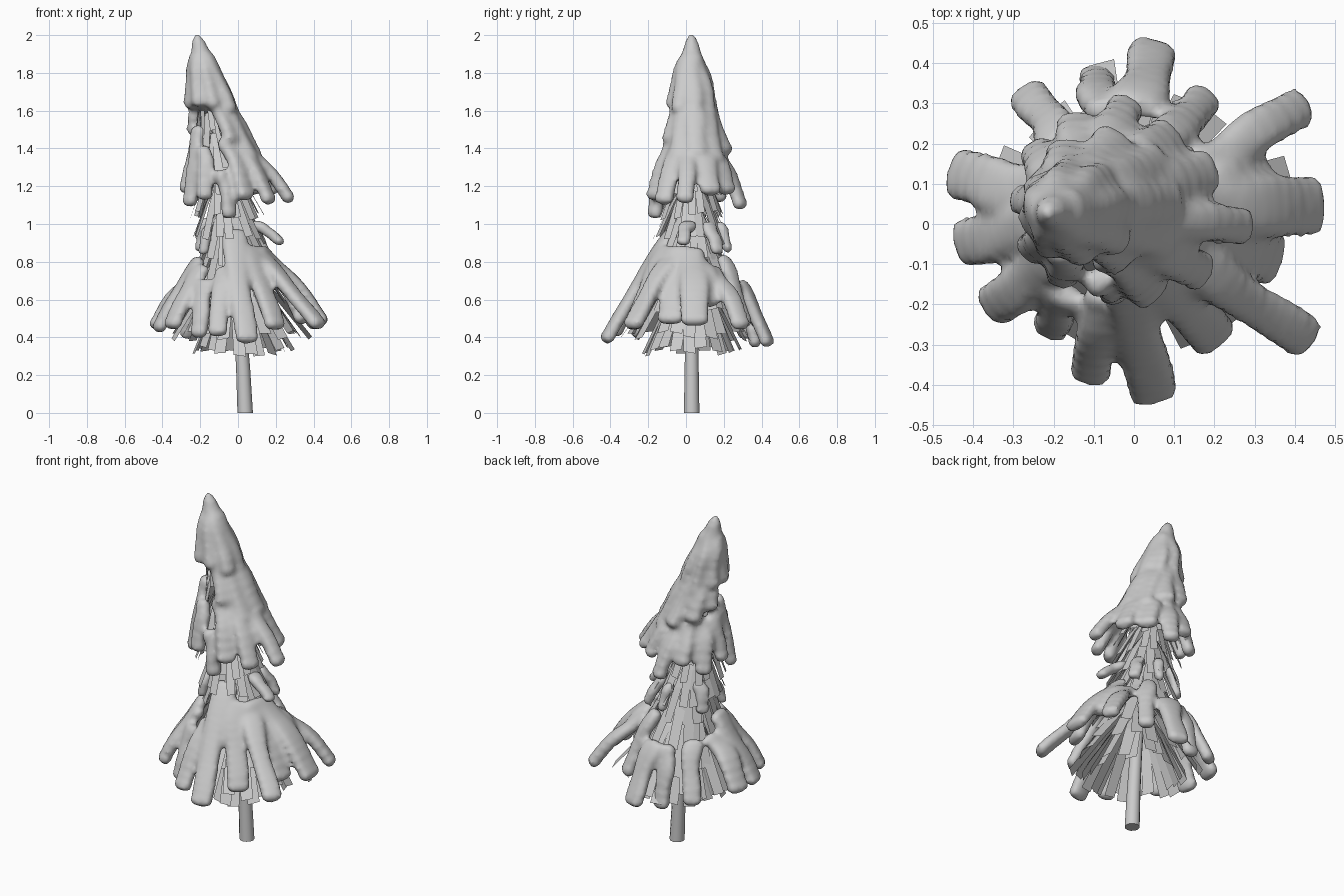
import bpy, bmesh, math, random
from mathutils import Vector, Matrix

if "Cube" in bpy.data.objects:
    bpy.data.objects.remove(bpy.data.objects["Cube"])
random.seed(4)


def axis(z):
    # the trunk bends gently towards -x
    return Vector((0.038 - 0.035 * z - 0.047 * z * z, 0.03, z))


def polar(angle, r, z):
    a = math.radians(angle)
    return axis(z) + Vector((math.cos(a) * r, math.sin(a) * r, 0))


def finish(name, bm):
    me = bpy.data.meshes.new(name)
    bm.to_mesh(me)
    bm.free()
    ob = bpy.data.objects.new(name, me)
    bpy.context.collection.objects.link(ob)
    return ob


# Trunk: bent tapered tube
bm = bmesh.new()
rings = []
for i in range(9):
    z = 1.85 * i / 8
    r = 0.041 - 0.03 * i / 8
    rings.append([bm.verts.new(polar(a * 30, r, z)) for a in range(12)])
for lo, hi in zip(rings, rings[1:]):
    for k in range(12):
        bm.faces.new((lo[k], lo[(k + 1) % 12], hi[(k + 1) % 12], hi[k]))
bm.faces.new(rings[0][::-1])
bm.faces.new(rings[-1])
trunk = finish("trunk", bm)
for p in trunk.data.polygons:
    p.use_smooth = len(p.vertices) == 4

# Needle branches: flat strips hanging outwards, in tiers
# (top z, tip z, tip radius, count, width)
bm = bmesh.new()
tiers = [(0.75, 0.31, 0.26, 22, 0.065), (0.82, 0.39, 0.35, 20, 0.065),
         (0.92, 0.52, 0.29, 18, 0.06), (1.03, 0.65, 0.24, 17, 0.055),
         (1.12, 0.78, 0.19, 16, 0.05), (1.24, 0.90, 0.19, 16, 0.045),
         (1.36, 1.03, 0.19, 16, 0.04), (1.48, 1.16, 0.18, 14, 0.04),
         (1.60, 1.30, 0.14, 12, 0.035), (1.74, 1.46, 0.10, 10, 0.03),
         (1.86, 1.60, 0.07, 8, 0.03)]
for top, tip, rad, count, width in tiers:
    for i in range(count):
        ang = 360 * (i + random.uniform(-0.35, 0.35)) / count
        k = random.uniform(0.85, 1.1)
        a = polar(ang, 0.03, top)
        c = polar(ang, rad * k, tip + random.uniform(-0.01, 0.04))
        m = a.lerp(c, 0.5) + Vector((0, 0, 0.02))
        t = math.radians(ang + 90)
        side = Vector((math.cos(t), math.sin(t), random.uniform(-0.25, 0.25)))
        row = [(bm.verts.new(p - side * width * f / 2),
                bm.verts.new(p + side * width * f / 2))
               for p, f in ((a, 0.7), (m, 1), (c, 1))]
        for u, v in zip(row, row[1:]):
            bm.faces.new((u[0], v[0], v[1], u[1]))
finish("branches", bm)

# Snow: flattened blocky lobes draped along the branches, fused into one skin
bm = bmesh.new()


def lobe(start, end, width, thick=0.07):
    d = (end - start).normalized()
    out = Vector((d.x, d.y, 0)).normalized()
    side = Vector((-out.y, out.x, 0))
    rot = Matrix((d, side, d.cross(side))).transposed().to_4x4()
    n = max(4, round((end - start).length / 0.045))
    phase = random.uniform(0, 6)
    for i in range(n + 1):
        t = i / n
        wave = math.sin(phase + t * 7)
        p = start.lerp(end - d * 0.035, t)
        p += Vector((0, 0, 0.022 * math.sin(math.pi * t) + 0.008 * wave))
        p += side * 0.012 * math.cos(phase + t * 5) * (1 - t)
        w = width / 2 * (1 + 0.15 * wave * (1 - t))
        m = Matrix.Translation(p) @ rot @ Matrix.Diagonal((0.042, w, thick / 2, 1))
        ball = bmesh.ops.create_icosphere(bm, subdivisions=2, radius=1)
        for v in ball["verts"]:
            v.co = m @ Vector([math.copysign(abs(c) ** 0.75, c) for c in v.co])


# (angle, top z, tip z, tip radius, width)
lower = [(33, 0.74, 0.46, 0.49, 0.11), (2, 0.84, 0.48, 0.45, 0.16),
         (16, 0.78, 0.58, 0.34, 0.12), (-37, 0.80, 0.45, 0.53, 0.12),
         (-19, 0.84, 0.48, 0.36, 0.15), (-59, 0.84, 0.44, 0.37, 0.13),
         (-86, 0.93, 0.37, 0.46, 0.13), (-107, 0.74, 0.42, 0.43, 0.11),
         (-128, 0.66, 0.40, 0.37, 0.10), (-147, 0.74, 0.45, 0.44, 0.12),
         (-170, 0.78, 0.43, 0.45, 0.13), (168, 0.70, 0.46, 0.47, 0.14),
         (134, 0.68, 0.39, 0.41, 0.11), (108, 0.66, 0.36, 0.36, 0.10),
         (86, 0.66, 0.35, 0.41, 0.13), (60, 0.80, 0.46, 0.33, 0.10)]
for ang, z0, z1, r1, w in lower:
    lobe(polar(ang, 0.11 + (0.95 - z0) * 0.55, z0), polar(ang, r1, z1), w)

# Small loose clumps at the waist
for ang, z0, z1, r1, w in [(-10, 0.98, 0.89, 0.27, 0.08), (80, 0.98, 0.86, 0.20, 0.06),
                           (150, 1.0, 0.86, 0.2, 0.08), (215, 0.95, 0.84, 0.2, 0.06),
                           (40, 0.97, 0.84, 0.22, 0.08)]:
    lobe(polar(ang, 0.15, z0), polar(ang, r1, z1), w, 0.055)

# Upper skirt
upper = [(-6, 1.45, 1.12, 0.345, 0.10), (22, 1.42, 1.17, 0.28, 0.12),
         (50, 1.42, 1.17, 0.25, 0.12), (82, 1.40, 1.09, 0.27, 0.10),
         (108, 1.42, 1.17, 0.24, 0.11), (140, 1.38, 1.13, 0.24, 0.10),
         (172, 1.42, 1.16, 0.22, 0.08), (205, 1.48, 1.10, 0.22, 0.09),
         (235, 1.38, 1.14, 0.20, 0.09), (-88, 1.25, 1.04, 0.20, 0.09),
         (-62, 1.42, 1.14, 0.23, 0.11), (-33, 1.45, 1.12, 0.28, 0.11)]
for ang, z0, z1, r1, w in upper:
    lobe(polar(ang, 0.06 + (1.6 - z0) * 0.3, z0), polar(ang, r1, z1), w)

# Crown: two short tiers of clumps under a pointed tip
for ang, z1, r1 in [(-55, 1.42, 0.14), (-22, 1.33, 0.19), (8, 1.36, 0.20), (40, 1.33, 0.20),
                    (75, 1.37, 0.19), (112, 1.42, 0.17), (145, 1.47, 0.14)]:
    lobe(polar(ang, 0.05, 1.66), polar(ang, r1, z1), 0.11, 0.075)
for i in range(8):
    ang = i * 45 + 10
    lobe(polar(ang, 0.035, 1.86),
         polar(ang, random.uniform(0.105, 0.135), random.uniform(1.54, 1.62)), 0.09, 0.075)
for i in range(12):
    t = i / 11
    r = 0.075 * (1 - t) ** 0.8 + 0.028
    bmesh.ops.create_icosphere(bm, subdivisions=2, radius=1, matrix=Matrix.Translation(
        axis(1.68 + 0.298 * t)) @ Matrix.Scale(r, 4))

snow = finish("snow", bm)
remesh = snow.modifiers.new("fuse", 'REMESH')
remesh.mode = 'VOXEL'
remesh.voxel_size = 0.016
remesh.use_smooth_shade = True
smooth = snow.modifiers.new("soften", 'SMOOTH')
smooth.factor = 0.5
smooth.iterations = 3
